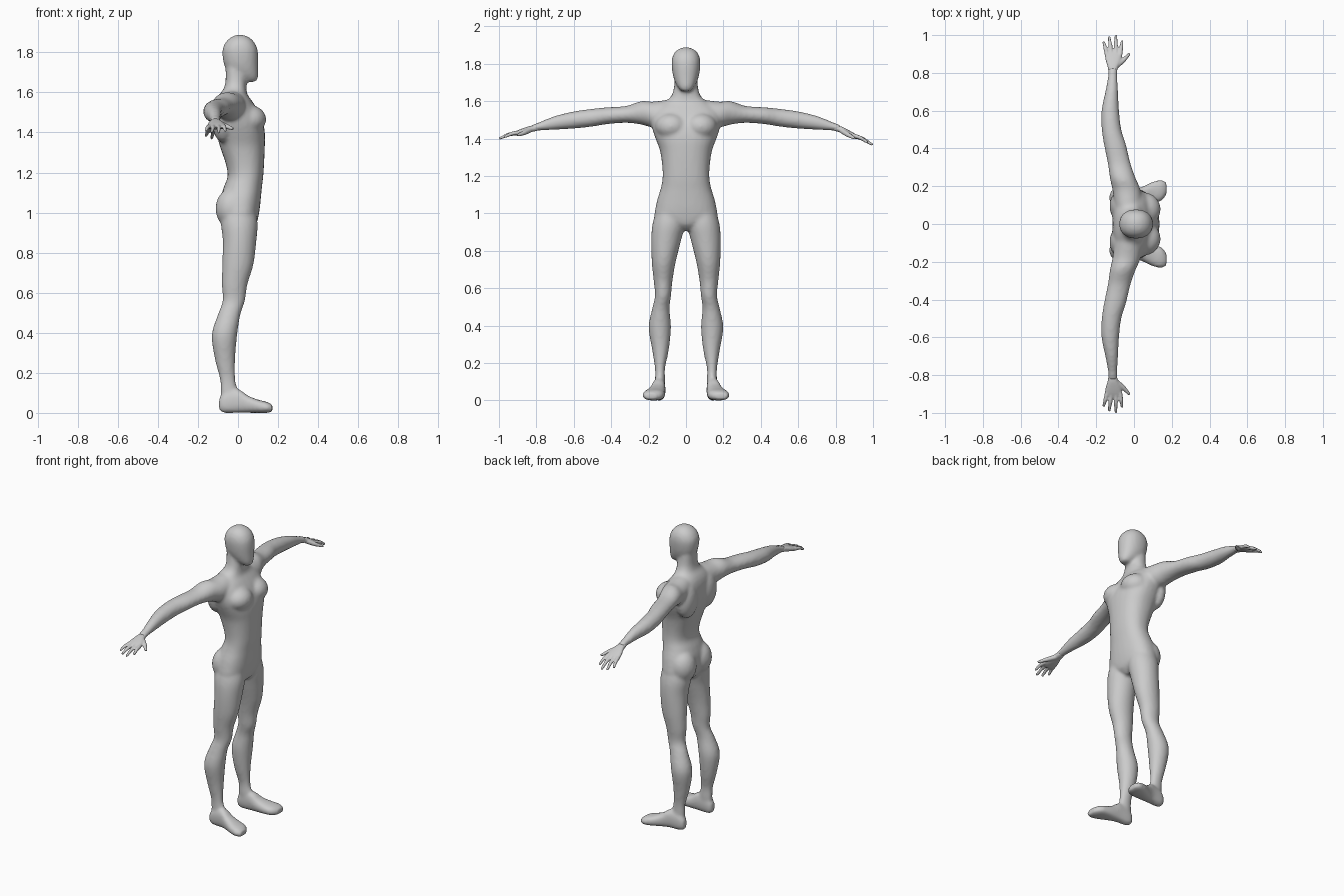
import bpy
import bmesh
import math
from mathutils import Matrix, Vector

if "Cube" in bpy.data.objects:
    bpy.data.objects.remove(bpy.data.objects["Cube"], do_unlink=True)

grey = bpy.data.materials.new("light_grey")
grey.use_nodes = True
grey.diffuse_color = (0.6, 0.6, 0.6, 1)
grey.node_tree.nodes["Principled BSDF"].inputs["Base Color"].default_value = (0.6, 0.6, 0.6, 1)

SEGMENTS = 28
# Order of (along, first, second) coordinates for each loft axis
ORDER = {"x": (0, 1, 2), "y": (1, 0, 2), "z": (2, 0, 1)}


def smooth_stations(stations, steps=4):
    """Refine loft stations with a Catmull-Rom curve."""
    pts = [Vector(s) for s in stations]
    pts = [pts[0]] + pts + [pts[-1]]
    result = []
    for a, b, c, d in zip(pts, pts[1:], pts[2:], pts[3:]):
        for i in range(steps):
            t = i / steps
            result.append(b + (c - a) * (t / 2) + (a * 2 - b * 5 + c * 4 - d) * (t * t / 2)
                          + (b * 3 - a - c * 3 + d) * (t ** 3 / 2))
    return result + [pts[-1]]


def loft(bm, axis, stations, side=1, power=2.0):
    """Skin rounded sections given as (along, min1, max1, min2, max2)."""
    rings = []
    for along, a0, a1, b0, b1 in smooth_stations(stations):
        ring = []
        for i in range(SEGMENTS):
            angle = math.tau * i / SEGMENTS
            c, s = math.cos(angle), math.sin(angle)
            u = math.copysign(abs(c) ** (2 / power), c)
            v = math.copysign(abs(s) ** (2 / power), s)
            co = [0, 0, 0]
            values = (along, (a0 + a1 + u * (a1 - a0)) / 2, (b0 + b1 + v * (b1 - b0)) / 2)
            for slot, value in zip(ORDER[axis], values):
                co[slot] = value
            co[1] *= side
            ring.append(bm.verts.new(co))
        rings.append(ring)
    for low, high in zip(rings, rings[1:]):
        for i in range(SEGMENTS):
            j = (i + 1) % SEGMENTS
            bm.faces.new((low[i], low[j], high[j], high[i]))
    bm.faces.new(rings[0])
    bm.faces.new(rings[-1])


def muscle(bm, centre, radii, side):
    x, y, z = centre
    matrix = Matrix.Translation((x, y * side, z)) @ Matrix.Diagonal((*radii, 1))
    bmesh.ops.create_uvsphere(bm, u_segments=32, v_segments=20, radius=1, matrix=matrix)


def tube(bm, points, radii):
    """Chain of tapered segments with round joints."""
    for p, r in zip(points, radii):
        bmesh.ops.create_uvsphere(bm, u_segments=14, v_segments=10, radius=r,
                                  matrix=Matrix.Translation(p))
    for p, q, r0, r1 in zip(points, points[1:], radii, radii[1:]):
        turn = (q - p).to_track_quat("Z", "Y").to_matrix().to_4x4()
        bmesh.ops.create_cone(bm, cap_ends=True, segments=14, radius1=r0, radius2=r1,
                              depth=(q - p).length,
                              matrix=Matrix.Translation((p + q) / 2) @ turn)


def finish(bm, name, voxel, iterations):
    """Fuse the overlapping masses into one smooth skin."""
    bmesh.ops.recalc_face_normals(bm, faces=bm.faces)
    mesh = bpy.data.meshes.new(name)
    bm.to_mesh(mesh)
    bm.free()
    mesh.materials.append(grey)
    obj = bpy.data.objects.new(name, mesh)
    bpy.context.collection.objects.link(obj)
    remesh = obj.modifiers.new("fuse", "REMESH")
    remesh.mode = "VOXEL"
    remesh.voxel_size = voxel
    remesh.use_smooth_shade = True
    relax = obj.modifiers.new("relax", "SMOOTH")
    relax.factor = 0.5
    relax.iterations = iterations
    return obj


# Trunk and neck: height, back, front, half width
TRUNK = [(.91, -.04, .06, .03), (.94, -.07, .09, .1), (.98, -.085, .102, .165),
         (1.03, -.09, .11, .163), (1.08, -.085, .115, .152), (1.13, -.07, .12, .136),
         (1.18, -.052, .126, .126), (1.24, -.06, .13, .126), (1.33, -.09, .134, .138),
         (1.4, -.108, .134, .163), (1.46, -.115, .122, .182), (1.52, -.113, .094, .185),
         (1.56, -.106, .068, .165), (1.59, -.092, .047, .125), (1.62, -.071, .042, .084),
         (1.66, -.062, .04, .067), (1.72, -.062, .03, .06)]
# Head: same layout
HEAD = [(1.652, .04, .085, .02), (1.665, .015, .098, .036), (1.69, -.03, .101, .053),
        (1.73, -.066, .101, .068), (1.78, -.077, .101, .076), (1.82, -.076, .096, .076),
        (1.855, -.058, .078, .064), (1.878, -.03, .05, .04), (1.888, -.005, .02, .012)]
# Leg: height, back, front, inner, outer
LEG = [(1.04, -.07, .08, .03, .15), (.95, -.085, .098, .006, .178), (.86, -.076, .092, .025, .186),
       (.74, -.079, .077, .055, .183), (.64, -.081, .047, .072, .173), (.56, -.077, .035, .08, .166),
       (.49, -.101, .012, .088, .181), (.39, -.131, -.004, .08, .2), (.27, -.116, -.014, .092, .181),
       (.17, -.091, -.013, .112, .166), (.1, -.088, 0, .111, .166), (.03, -.085, 0, .115, .166)]
# Foot: forward position, inner, outer, sole, top
FOOT = [(-.095, .125, .16, .015, .07), (-.07, .112, .172, 0, .1), (0, .11, .182, 0, .118),
        (.05, .11, .2, 0, .086), (.1, .112, .224, 0, .066), (.145, .122, .233, 0, .055),
        (.172, .155, .22, .006, .04)]
# Arm: reach, back, front, bottom, top
ARM = [(.04, -.08, .02, 1.5, 1.615), (.1, -.1, .04, 1.47, 1.607), (.18, -.114, .035, 1.46, 1.597),
       (.24, -.127, .01, 1.475, 1.6), (.32, -.139, -.018, 1.484, 1.574),
       (.42, -.159, -.042, 1.477, 1.567), (.5, -.171, -.067, 1.464, 1.559),
       (.6, -.172, -.079, 1.453, 1.545), (.7, -.152, -.084, 1.447, 1.521),
       (.78, -.138, -.089, 1.442, 1.489), (.825, -.137, -.088, 1.437, 1.473)]

body = bmesh.new()
for rings, power in ((TRUNK, 2.3), (HEAD, 2.2)):
    loft(body, "z", [(z, back, front, -w, w) for z, back, front, w in rings], power=power)
for side in (1, -1):
    loft(body, "z", LEG, side)
    loft(body, "x", FOOT, side, 2.5)
    loft(body, "y", ARM, side)
    muscle(body, (-.032, .078, 1.02), (.08, .082, .1), side)      # buttock
    muscle(body, (.055, .078, 1.465), (.086, .088, .072), side)   # chest
    muscle(body, (-.075, .095, 1.46), (.054, .08, .11), side)     # shoulder blade
finish(body, "body", .01, 6)

# Fingers: root across, tip across, tip reach
FINGERS = [(-.143, -.16, .962), (-.12, -.131, .987), (-.096, -.096, .994), (-.073, -.063, .967)]

for name, side, slope in (("left_hand", 1, .48), ("right_hand", -1, .3)):
    def height(reach):
        return 1.457 - slope * max(0, reach - .81)

    def place(x, reach, lift=0.0):
        return Vector((x, reach * side, height(reach) + lift))

    hand = bmesh.new()
    palm = [(.79, -.134, -.093, .015), (.83, -.139, -.085, .017), (.865, -.15, -.07, .017),
            (.9, -.155, -.063, .014), (.915, -.15, -.068, .01)]
    loft(hand, "y", [(y, a, b, height(y) - t, height(y) + t) for y, a, b, t in palm], side, 2.4)
    for root, tip, reach in FINGERS:
        middle = place((root + tip) / 2, (reach + .9) / 2, .006)
        tube(hand, [place(root, .895), middle, place(tip, reach)], [.012, .0105, .0075])
    tube(hand, [place(-.095, .835, -.004), place(-.058, .865, -.01), place(-.027, .898, -.012)],
         [.015, .013, .008])
    finish(hand, name, .005, 3)
